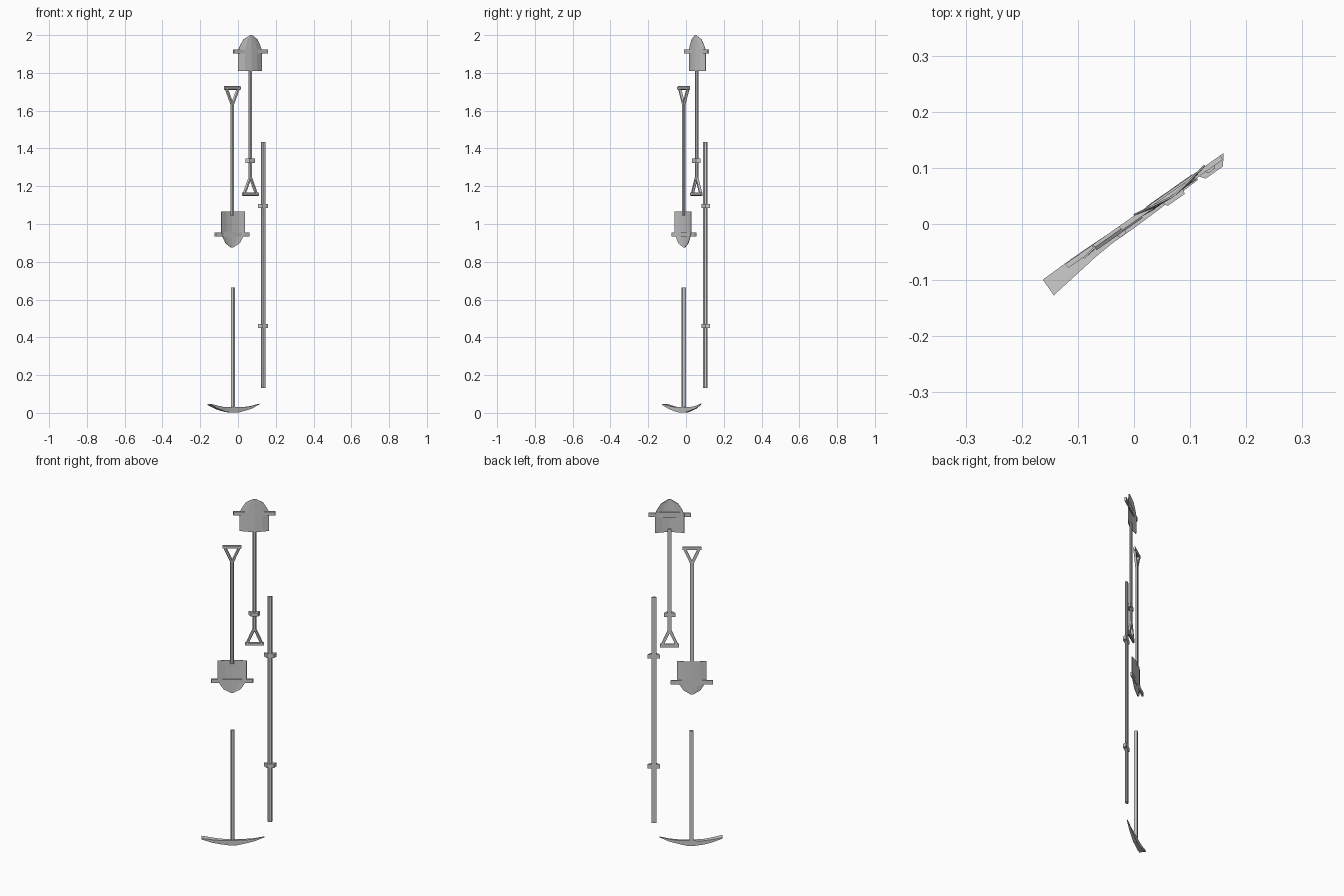
import bpy, bmesh, math
from mathutils import Matrix, Vector

if "Cube" in bpy.data.objects:
    bpy.data.objects.remove(bpy.data.objects["Cube"])

# Everything hangs in one upright plane turned 35 degrees about z.
# Local u runs along the wall, v is depth (positive = towards the wall).
TURN = Matrix.Rotation(math.radians(35), 4, 'Z')
WALL = 0.012


def make(name, verts, faces, solid=0):
    me = bpy.data.meshes.new(name)
    me.from_pydata([TURN @ Vector(p) for p in verts], [], faces)
    bm = bmesh.new()
    bm.from_mesh(me)
    bmesh.ops.recalc_face_normals(bm, faces=bm.faces)
    bm.to_mesh(me)
    bm.free()
    ob = bpy.data.objects.new(name, me)
    bpy.context.collection.objects.link(ob)
    if solid:
        m = ob.modifiers.new("thickness", 'SOLIDIFY')
        m.thickness, m.offset = solid, 0
    return ob


def loft(name, rings):
    n = len(rings[0])
    verts = [p for r in rings for p in r]
    faces = [(i * n + j, i * n + (j + 1) % n, (i + 1) * n + (j + 1) % n, (i + 1) * n + j)
             for i in range(len(rings) - 1) for j in range(n)]
    faces += [tuple(range(n)), tuple(range(len(verts) - n, len(verts)))]
    return make(name, verts, faces)


def rod(name, a, b, r, flat=.006):
    # flattened bar with bevelled front edges, lying in the wall plane
    a, b = Vector(a), Vector(b)
    side = (b - a).normalized().cross(Vector((0, 1, 0)))
    prof = [(-r, flat), (r, flat), (r, 0), (r * .55, -flat), (-r * .55, -flat), (-r, 0)]
    return loft(name, [[c + side * s + Vector((0, d, 0)) for s, d in prof] for c in (a, b)])


def clip(name, u, z, back, front, v0, h=0.011):
    # trapezoid wall bracket, wide side on the wall
    prof = [(u - back, WALL), (u + back, WALL), (u + front, v0), (u - front, v0)]
    return loft(name, [[(x, y, z + s) for x, y in prof] for s in (-h, h)])


def shovel(name, u, v, z_tip, z_neck, z_fork, z_grip, bulge):
    d = 1 if z_tip > z_neck else -1
    # dished blade with a rounded tip
    fr = (-1, -.5, 0, .5, 1)
    rows = [(0, .077), (.56, .077), (.70, .066), (.88, .045), (1, .006)]
    L = z_tip - z_neck
    verts = [(u + f * w, v + bulge * (.5 - f * f * (w / .077)), z_neck + t * L)
             for t, w in rows for f in fr]
    faces = [(r * 5 + c, r * 5 + c + 1, r * 5 + c + 6, r * 5 + c + 5)
             for r in range(len(rows) - 1) for c in range(4)]
    make(name + "_blade", verts, faces, .003)
    # shaft and triangular grip
    rod(name + "_shaft", (u, v, z_neck + d * .02), (u, v, z_fork), .0105)
    for s in (-1, 1):
        rod(name + "_grip_arm", (u, v, z_fork + d * .01), (u + s * .04, v, z_grip), .0075)
    rod(name + "_grip_bar", (u - .05, v, z_grip), (u + .05, v, z_grip), .0095)
    # hanger: wide bar across the blade with a short lip behind
    zb = z_tip - .087 if d > 0 else z_tip + .07
    clip(name + "_hanger", u, zb, .111, .109, .003)
    clip(name + "_hanger_lip", u, zb, .055, .05, .008, .016)


shovel("upper_shovel", .086, .007, 2.0, 1.81, 1.24, 1.158, -.013)
shovel("lower_shovel", -.031, .006, .875, 1.065, 1.64, 1.72, .009)
clip("upper_shovel_clip", .086, 1.335, .03, .018, -.008)

# long pole with two clips
rod("pole", (.168, .005, .133), (.168, .005, 1.435), .0125, .007)
for z in (1.095, .46):
    clip("pole_clip", .170, z, .033, .019, -.007)

# pickaxe: handle and curved head, flat adze on the left, point on the right
rod("pickaxe_handle", (-.028, .003, .02), (-.028, .003, .663), .0105, .0085)
# u, depth centre, bottom, top, half depth
head = [(-.190, -.005, .042, .048, .017), (-.135, -.001, .020, .037, .014),
        (-.090, .002, .008, .030, .011), (-.050, .003, .001, .030, .009),
        (-.005, .003, .001, .030, .009), (.035, .003, .010, .030, .008),
        (.085, .002, .022, .036, .005), (.139, .001, .045, .049, .002)]
loft("pickaxe_head", [[(x, c - w, lo), (x, c + w, lo), (x, c + w, hi), (x, c - w, hi)]
                      for x, c, lo, hi, w in head])
